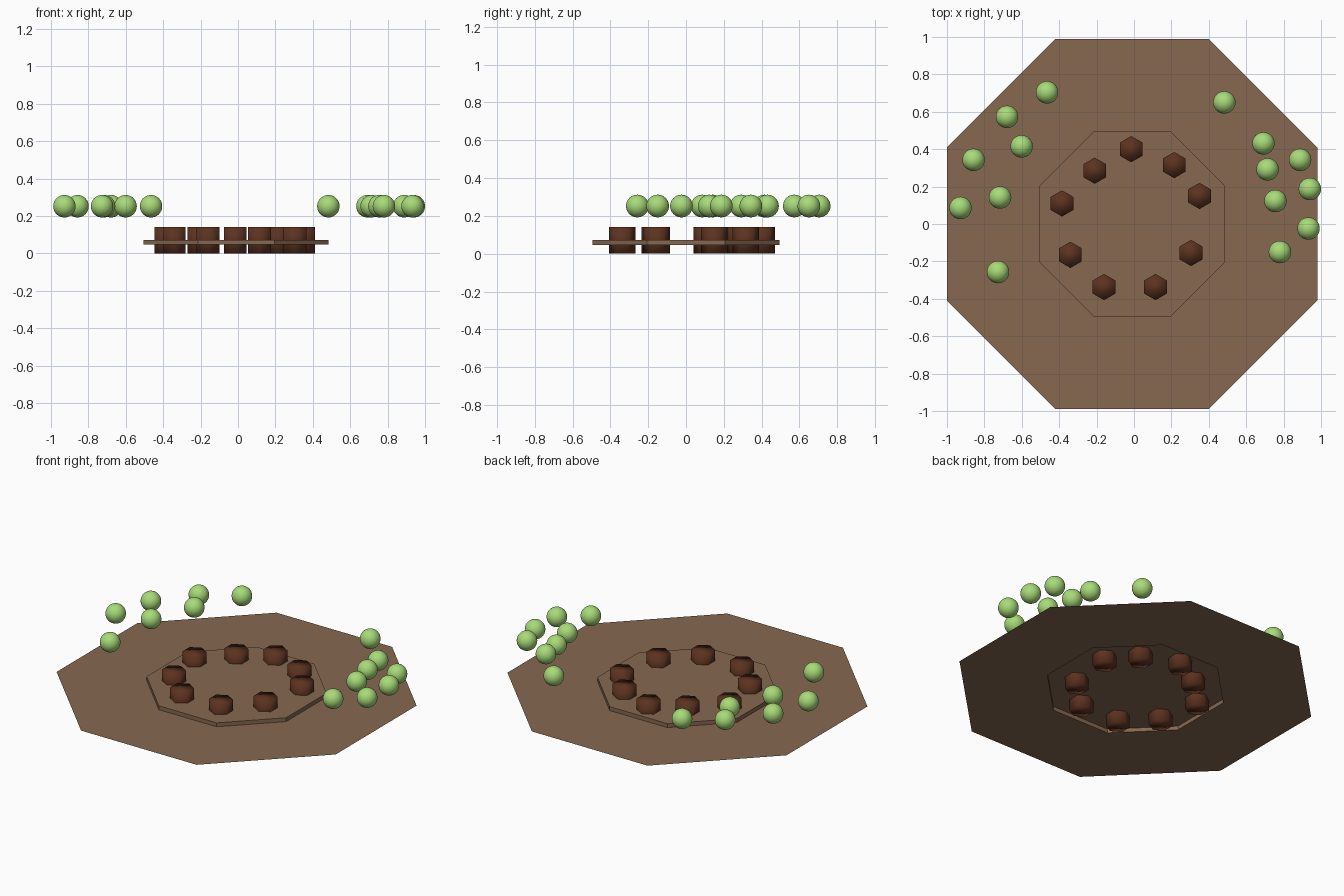
import bpy, bmesh, math
from mathutils import Matrix

cube = bpy.data.objects.get("Cube")
if cube:
    bpy.data.objects.remove(cube, do_unlink=True)


def material(name, rgb):
    mat = bpy.data.materials.new(name)
    mat.use_nodes = True
    mat.diffuse_color = (*rgb, 1)
    mat.node_tree.nodes["Principled BSDF"].inputs["Base Color"].default_value = (*rgb, 1)
    return mat


soil = material("soil brown", (0.24, 0.138, 0.08))
bark = material("dark bark", (0.107, 0.032, 0.014))
leaf = material("leaf green", (0.39, 0.71, 0.19))


def finish(bm, name, mat, smooth):
    mesh = bpy.data.meshes.new(name)
    for face in bm.faces:
        face.smooth = smooth
    bm.to_mesh(mesh)
    bm.free()
    mesh.materials.append(mat)
    obj = bpy.data.objects.new(name, mesh)
    bpy.context.collection.objects.link(obj)
    return obj


# Ground: a thin octagonal sheet with its inset centre raised as a hollow pad
GROUND_Z, PAD_RISE, CENTRE_X = 0.047, 0.025, -0.01
bm = bmesh.new()
bmesh.ops.create_circle(bm, cap_ends=True, segments=8, radius=0.99 / math.cos(math.pi / 8),
                        matrix=Matrix.Translation((CENTRE_X, 0, GROUND_Z)) @ Matrix.Rotation(math.pi / 8, 4, 'Z'))
bm.faces.ensure_lookup_table()
pad = bm.faces[0]
pad.normal_update()
if pad.normal.z < 0:
    pad.normal_flip()
bmesh.ops.inset_individual(bm, faces=[pad], thickness=0.495, use_even_offset=True)
raised = bmesh.ops.extrude_face_region(bm, geom=[pad])["geom"]
bmesh.ops.translate(bm, verts=[g for g in raised if isinstance(g, bmesh.types.BMVert)],
                    vec=(0, 0, PAD_RISE))
if pad.is_valid:
    bmesh.ops.delete(bm, geom=[pad], context='FACES_ONLY')
finish(bm, "ground_with_raised_pad", soil, False)

# Stumps: softly shaded hexagonal posts passing through the pad
STUMP_HEIGHT = 0.142
stumps = [(-.015, .4), (-.21, .285), (.215, .315), (-.385, .11), (.35, .15),
          (-.34, -.165), (.305, -.155), (-.16, -.337), (.115, -.337)]
for i, (x, y) in enumerate(stumps, 1):
    bm = bmesh.new()
    bmesh.ops.create_cone(bm, cap_ends=True, segments=6, radius1=0.07, radius2=0.07, depth=STUMP_HEIGHT,
                          matrix=Matrix.Rotation(math.pi / 2, 4, 'Z'))
    bm.verts.ensure_lookup_table()
    corner = bm.verts[0].co
    bmesh.ops.rotate(bm, verts=bm.verts, matrix=Matrix.Rotation(math.atan2(corner.x, corner.y), 3, 'Z'))
    obj = finish(bm, f"stump_{i}", bark, True)
    obj.location = (x, y, STUMP_HEIGHT / 2)

# Foliage: round balls floating around the sides
FOLIAGE_Z = 0.252
balls = [(-.465, .704), (-.679, .573), (-.601, .415), (-.858, .343), (-.716, .142),
         (-.928, .086), (-.727, -.257), (.483, .65), (.692, .431), (.888, .343),
         (.714, .292), (.94, .187), (.756, .123), (.933, -.024), (.78, -.15)]
for i, (x, y) in enumerate(balls, 1):
    bm = bmesh.new()
    bmesh.ops.create_uvsphere(bm, u_segments=32, v_segments=16, radius=0.06)
    obj = finish(bm, f"foliage_ball_{i}", leaf, True)
    obj.location = (x, y, FOLIAGE_Z)
